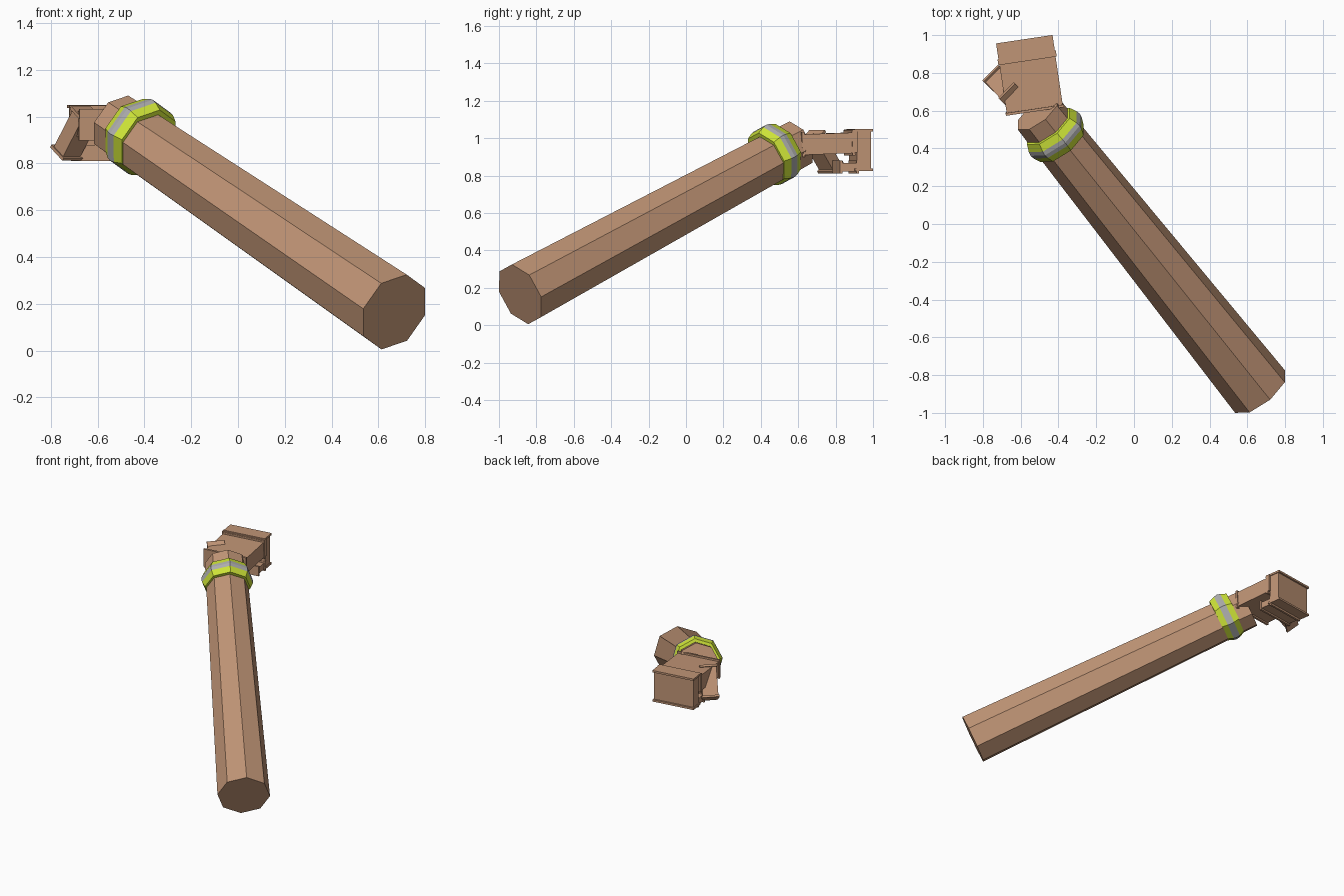
import bpy, math
from mathutils import Vector as V, Matrix

if "Cube" in bpy.data.objects:
    bpy.data.objects.remove(bpy.data.objects["Cube"])


def material(name, rgb):
    m = bpy.data.materials.new(name)
    m.diffuse_color = (*rgb, 1)
    m.use_nodes = True
    m.node_tree.nodes["Principled BSDF"].inputs["Base Color"].default_value = m.diffuse_color
    return m


SKIN = material("skin", (0.53, 0.30, 0.18))
LIME = material("lime", (0.62, 0.78, 0.04))
GREY = material("grey", (0.42, 0.42, 0.42))


def loft(name, rings, mat, caps=True):
    """Join equal-sized rings of points into a flat-shaded tube."""
    n = len(rings[0])
    verts = [p for r in rings for p in r]
    faces = [(k * n + i, k * n + (i + 1) % n, (k + 1) * n + (i + 1) % n, (k + 1) * n + i)
             for k in range(len(rings) - 1) for i in range(n)]
    if caps:
        faces += [tuple(reversed(range(n))), tuple(range(len(verts) - n, len(verts)))]
    me = bpy.data.meshes.new(name)
    me.from_pydata(verts, [], faces)
    me.materials.append(mat)
    ob = bpy.data.objects.new(name, me)
    bpy.context.collection.objects.link(ob)
    return ob


# Forearm axis frame
BASE = V((0.667, -0.887, 0.165))
D = V((-0.575, 0.72, 0.39)).normalized()
UP = V((0.31, -0.25, 0.92))
UP = (UP - D * UP.dot(D)).normalized()
SIDE = UP.cross(D)


def octagon(t, r, lift=0.0):
    c = BASE + D * t + UP * lift
    return [c + r * (math.cos(a) * SIDE + math.sin(a) * UP)
            for a in (i * math.pi / 4 for i in range(8))]


# Forearm: tapered octagonal prism
loft("forearm", [octagon(0, 0.174), octagon(2.05, 0.137)], SKIN)

# Wristband: two lime edges and a grey ridged stripe
for name, profile, mat in (
        ("wristband_lower", [(1.83, 0.125), (1.83, 0.151), (1.87, 0.168)], LIME),
        ("wristband_stripe", [(1.87, 0.168), (1.893, 0.172), (1.916, 0.167)], GREY),
        ("wristband_upper", [(1.916, 0.167), (1.956, 0.149), (1.956, 0.125)], LIME)):
    loft(name, [octagon(t, r, 0.012) for t, r in profile], mat, caps=False)


def segment(name, p0, p1, across, width, thick, lip=0.012, rim=0.014):
    """Rectangular hand segment with a slightly flared rim at both ends."""
    p0, p1 = V(p0), V(p1)
    axis = (p1 - p0).normalized()
    w = V(across).normalized()
    h = axis.cross(w)
    length = (p1 - p0).length
    rings = []
    for t, g in ((0, lip), (rim, lip), (rim, 0), (length - rim, 0),
                 (length - rim, lip), (length, lip)):
        a, b = w * (width / 2 + g / 2), h * (thick / 2 + g)
        c = p0 + axis * t
        rings.append([c - a - b, c + a - b, c + a + b, c - a + b])
    return loft(name, rings, SKIN)


# Hand frame, turned slightly about z
HAND = Matrix.Translation((-0.524, 0.598, 0)) @ Matrix.Rotation(math.radians(8.5), 4, 'Z')
ACROSS = HAND.to_3x3() @ V((1, 0, 0))


def at(y, z):
    return HAND @ V((0, y, z))


# Palm, then the fingers folded down and back under it
segment("palm", at(0, 0.965), at(0.285, 0.975), ACROSS, 0.30, 0.11)
segment("knuckle_plate", at(0.272, 0.985), at(0.30, 0.985), ACROSS, 0.30, 0.10)
segment("fingers", at(0.335, 1.05), at(0.335, 0.825), ACROSS, 0.29, 0.075)
segment("fingertips", at(0.31, 0.845), at(0.205, 0.845), ACROSS, 0.28, 0.045)

# Thumb hanging diagonally off the palm's left edge
segment("thumb", (-0.645, 0.675, 1.015), (-0.735, 0.775, 0.84), (1, 1, 0), 0.105, 0.07)
